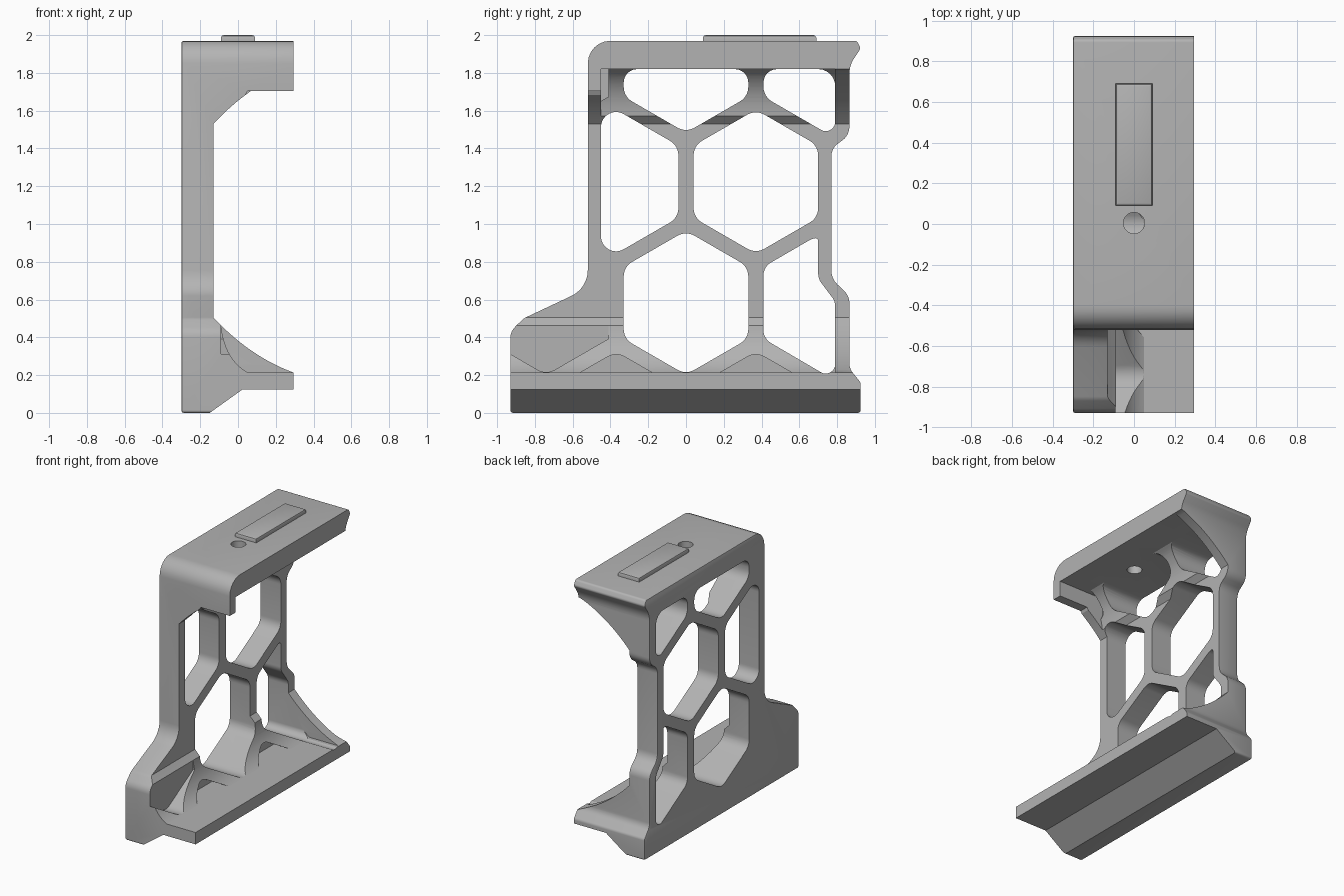
import bpy, bmesh
from math import radians, sin, cos, pi, tan
from mathutils import Vector

if "Cube" in bpy.data.objects:
    bpy.data.objects.remove(bpy.data.objects["Cube"])

grey = bpy.data.materials.new("plain grey")
grey.use_nodes = True
grey.diffuse_color = (0.45, 0.45, 0.45, 1)
grey.node_tree.nodes["Principled BSDF"].inputs["Base Color"].default_value = (0.45, 0.45, 0.45, 1)


def rounded(points, radius=0.0):
    """Fillet the corners of a polygon; a point may carry its own radius."""
    out, n = [], len(points)
    for i, p in enumerate(points):
        r = p[2] if len(p) > 2 else radius
        c = Vector(p[:2])
        a = Vector(points[i - 1][:2]) - c
        b = Vector(points[(i + 1) % n][:2]) - c
        ang = a.angle(b)
        if r <= 0 or ang > 3.1:
            out.append(c)
            continue
        t = min(r / tan(ang / 2), 0.49 * a.length, 0.49 * b.length)
        r = t * tan(ang / 2)
        centre = c + (a.normalized() + b.normalized()).normalized() * (r / sin(ang / 2))
        s, e = c + a.normalized() * t - centre, c + b.normalized() * t - centre
        turn = s.angle_signed(e)
        for k in range(7):
            f = -turn * k / 6
            out.append(centre + Vector((s.x * cos(f) - s.y * sin(f), s.x * sin(f) + s.y * cos(f))))
    return out


def clip(points, axis, limit, keep_above):
    """Cut a convex polygon along a straight line."""
    sign, out = (1 if keep_above else -1), []
    for i, q in enumerate(points):
        p = points[i - 1]
        dp, dq = sign * (p[axis] - limit), sign * (q[axis] - limit)
        if dp * dq < 0:
            f = dp / (dp - dq)
            out.append((p[0] + f * (q[0] - p[0]), p[1] + f * (q[1] - p[1])))
        if dq >= 0:
            out.append(q)
    return out


def prism(name, points, axis, lo, hi, edge=0.0):
    """Extrude an outline along x (points are y, z), y (x, z) or z (x, y)."""
    place = {"x": lambda u, v, w: (w, u, v), "y": lambda u, v, w: (u, w, v),
             "z": lambda u, v, w: (u, v, w)}[axis]
    bm = bmesh.new()
    low = [bm.verts.new(place(p[0], p[1], lo)) for p in points]
    high = [bm.verts.new(place(p[0], p[1], hi)) for p in points]
    base = bm.faces.new(low)
    bm.faces.new(high)
    for i in range(len(points)):
        bm.faces.new((low[i - 1], low[i], high[i], high[i - 1]))
    bmesh.ops.recalc_face_normals(bm, faces=bm.faces)
    if edge:
        bmesh.ops.bevel(bm, geom=list(base.edges), offset=edge, segments=2,
                        profile=0.5, affect='EDGES', clamp_overlap=True)
    mesh = bpy.data.meshes.new(name)
    bm.to_mesh(mesh)
    bm.free()
    obj = bpy.data.objects.new(name, mesh)
    bpy.context.collection.objects.link(obj)
    mesh.materials.append(grey)
    return obj


def cut(obj, cutter):
    cutter.hide_render = True
    mod = obj.modifiers.new("cut", 'BOOLEAN')
    mod.operation, mod.solver, mod.object = 'DIFFERENCE', 'EXACT', cutter
    bpy.context.view_layer.update()
    graph = bpy.context.evaluated_depsgraph_get()
    mesh = bpy.data.meshes.new_from_object(obj.evaluated_get(graph))
    obj.modifiers.clear()
    obj.data = mesh
    bpy.data.objects.remove(cutter)


def curve(a, b, c, steps=14):
    a, b, c = Vector(a), Vector(b), Vector(c)
    return [a * (1 - t) ** 2 + b * 2 * t * (1 - t) + c * t * t
            for t in (k / steps for k in range(steps + 1))]


def flip(points):
    return [Vector((p[0], 2.035 - p[1])) for p in points]


# Frame body: the long side outline, extruded over the full width
outline = [(-0.93, 0, 0.015), (0.925, 0, 0.015), (0.925, 0.16, 0.03), (0.865, 0.235, 0.08),
           (0.865, 0.62, 0.09), (0.77, 0.71, 0.1), (0.77, 1.40, 0.08), (0.865, 1.47, 0.09),
           (0.865, 1.84, 0.15), (0.925, 1.93, 0.02), (0.905, 1.97, 0.02), (-0.52, 1.97, 0.12),
           (-0.52, 0.66, 0.15), (-0.86, 0.50, 0.08), (-0.93, 0.43, 0.08)]
frame = prism("frame", rounded(outline), "x", -0.3, 0.295, 0.012)

# Open channel between the two shelves
lower = curve((0.29, 0.215), (0.06, 0.30), (-0.13, 0.505))
upper = flip(lower)[::-1]
cut(frame, prism("channel", [(0.4, 0.215)] + lower + upper + [(0.4, 1.82)], "y", -0.45, 1.1))
short = [p for p in upper if p[1] < 1.695] + [(0.05, 1.703), (0.4, 1.703)]
cut(frame, prism("front_channel", [(0.4, 0.215)] + lower + short, "y", -1.1, 0.0))

# Steeper hollows between the end flanges
hollow = [(0.4, 0.215)] + curve((0.05, 0.215), (-0.07, 0.2825), (-0.09, 0.463)) + [(0.4, 0.463)]
cut(frame, prism("lower_hollow", hollow, "y", -1.1, 0.79))
cut(frame, prism("upper_hollow", flip(hollow), "y", -0.45, 0.79))

# Sloped underside of the foot
under = [(-0.15, -0.1), (-0.15, 0), (0.025, 0.125), (0.4, 0.125), (0.4, -0.1)]
cut(frame, prism("under_slope", under, "y", -1.1, 1.1))

# Honeycomb windows and shallow pockets
PITCH, SIZE, ROW = 0.74, 0.381, 0.641


def cell(column, row):
    cy, cz = column * PITCH, 0.583 + row * ROW
    pts = [(cy + SIZE * cos(pi / 6 + k * pi / 3), cz + SIZE * sin(pi / 6 + k * pi / 3))
           for k in range(6)]
    pts = clip(pts, 1, 1.82, False)
    pts = clip(pts, 1, 0.19 if row >= 0 else 0.215, True)
    if row > 0:
        pts = clip(pts, 0, -0.45, True)
    return clip(pts, 0, 0.79, False)


for column, row in [(0, 0), (-0.5, 1), (0.5, 1), (0, 2), (1, 2)]:
    cut(frame, prism("window", rounded(cell(column, row), 0.09), "x", -0.5, 0.5))
corner = [(0.41, 0.393), (0.74, 0.2), (0.79, 0.23), (0.79, 0.59), (0.70, 0.71),
          (0.70, 0.93), (0.66, 0.918), (0.41, 0.773)]
cut(frame, prism("corner_window", rounded(corner, 0.08), "x", -0.5, 0.5))
for column, row, r in [(-1, 0, 0.09), (-0.5, -1, 0), (0.5, -1, 0), (-1, 2, 0)]:
    pts = cell(column, row)
    if row == 0:
        pts = clip(pts, 1, 0.463, False)
    pts = [(p[0], p[1], 0.09 if p[1] < 0.35 and p[1] > 0.3 or p[1] < 0.21 else 0) for p in pts]
    cut(frame, prism("pocket", rounded(pts), "x", -0.09, 0.5))

# Round screw hole in the top
ring = [(0.052 * cos(k * pi / 16), 0.005 + 0.052 * sin(k * pi / 16)) for k in range(32)]
cut(frame, prism("screw_hole", ring, "z", 1.7, 2.1))

# Raised locating key on top
key = prism("top_key", [(-0.09, 0.09), (0.09, 0.09), (0.09, 0.69), (-0.09, 0.69)], "z", 2.0, 1.96, 0.014)

# Smooth rounded surfaces, crisp edges
bpy.ops.object.select_all(action='DESELECT')
for obj in (frame, key):
    obj.select_set(True)
bpy.context.view_layer.objects.active = frame
bpy.ops.object.shade_smooth_by_angle(angle=radians(25))
